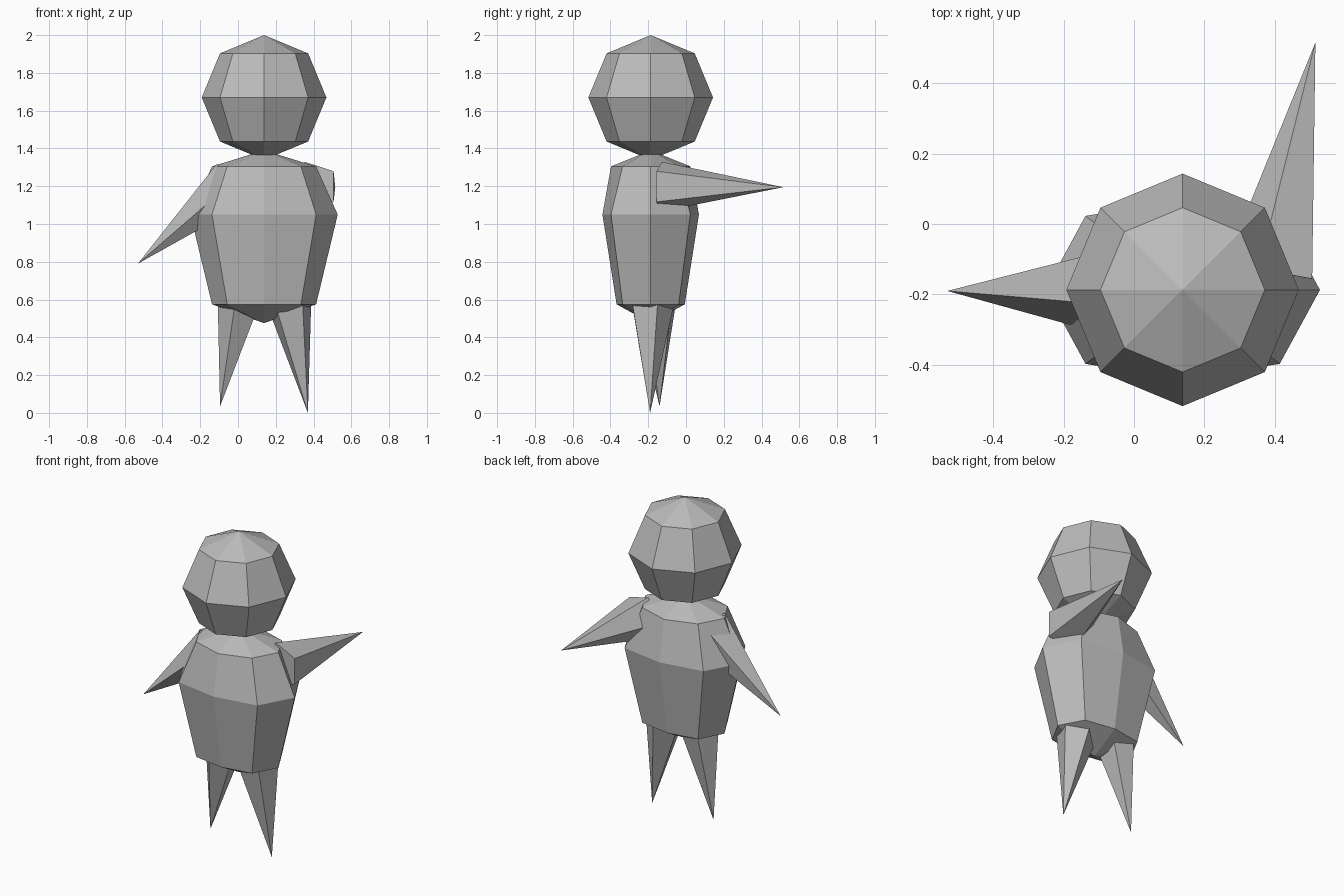
import bpy, bmesh
from mathutils import Vector, Matrix

cube = bpy.data.objects.get("Cube")
if cube:
    bpy.data.objects.remove(cube, do_unlink=True)

# One plain grey for the whole figure
grey = bpy.data.materials.new("plain_grey")
grey.use_nodes = True
grey.diffuse_color = (0.5, 0.5, 0.5, 1)
bsdf = next(n for n in grey.node_tree.nodes if n.type == "BSDF_PRINCIPLED")
bsdf.inputs["Base Color"].default_value = (0.5, 0.5, 0.5, 1)


def finish(name, bm):
    bmesh.ops.recalc_face_normals(bm, faces=bm.faces)
    mesh = bpy.data.meshes.new(name)
    bm.to_mesh(mesh)
    bm.free()
    mesh.materials.append(grey)
    obj = bpy.data.objects.new(name, mesh)
    bpy.context.collection.objects.link(obj)
    return obj


def ball():
    bm = bmesh.new()
    bmesh.ops.create_uvsphere(bm, u_segments=8, v_segments=4, radius=1)
    return bm


def limb(name, base, tip, corner, radius=0.138):
    """Five-sided spike from base to tip, one base corner facing 'corner'."""
    base, tip = Vector(base), Vector(tip)
    axis = tip - base
    length = axis.length
    axis.normalize()
    side = Vector(corner)
    side = (side - axis * side.dot(axis)).normalized()
    other = axis.cross(side)
    bm = bmesh.new()
    # The cone primitive starts its first corner on its local +y
    bmesh.ops.create_cone(bm, cap_ends=True, segments=5, radius1=radius,
                          radius2=0, depth=length)
    bmesh.ops.remove_doubles(bm, verts=bm.verts, dist=0.0001)
    turn = Matrix((-other, side, axis)).transposed().to_4x4()
    bm.transform(Matrix.Translation((base + tip) / 2) @ turn)
    return finish(name, bm)


# Head: faceted ball
bm = ball()
bm.transform(Matrix.Translation((0.138, -0.187, 1.67)) @ Matrix.Scale(0.33, 4))
finish("head", bm)

# Body: faceted ball with stretched ring heights and a flatter belly and back
heights = [0.475, 0.575, 1.05, 1.305, 1.39]
bm = ball()
for v in bm.verts:
    level = round(v.co.z / 0.7072)
    if abs(v.co.z) > 0.9:
        level = 2 if v.co.z > 0 else -2
    if abs(v.co.x) < 0.01 and level in (-1, 0):
        v.co.y *= 0.86
    v.co = (0.138 + v.co.x * 0.39, -0.187 + v.co.y * 0.297, heights[level + 2])
finish("body", bm)

# Arms: left one held backwards, right one hanging outwards
limb("left_arm", (0.396, -0.136, 1.198), (0.515, 0.515, 1.195), (-1, 0, 0))
limb("right_arm", (-0.026, -0.19, 1.217), (-0.53, -0.19, 0.79), (-0.62, -0.26, 0.74))

# Legs
limb("left_leg", (0.26, -0.185, 0.65), (0.37, -0.19, 0.0), (0.956, 0.29, 0))
limb("right_leg", (0.025, -0.16, 0.68), (-0.095, -0.14, 0.035), (-0.99, -0.12, 0))
